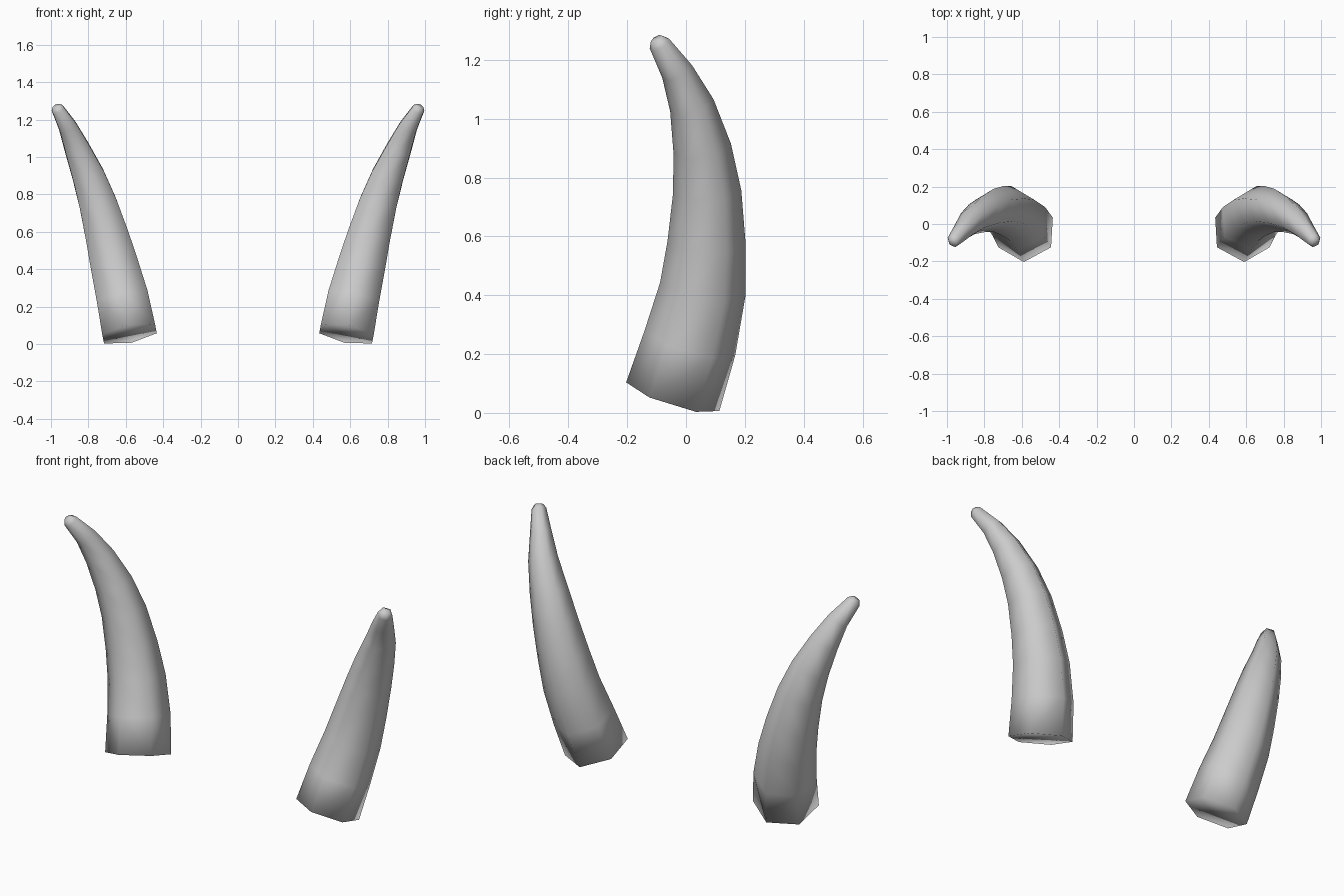
import bpy, bmesh, math
from mathutils import Vector

cube = bpy.data.objects.get("Cube")
if cube:
    bpy.data.objects.remove(cube, do_unlink=True)

SIDES = 6
# Centre line of the left horn with its radius: x, y, z, r
SPINE = [
    (0.58, -0.045, 0.055, 0.166),
    (0.615, 0.013, 0.237, 0.160),
    (0.66, 0.057, 0.42, 0.147),
    (0.70, 0.07, 0.578, 0.133),
    (0.749, 0.072, 0.752, 0.116),
    (0.80, 0.055, 0.90, 0.099),
    (0.86, 0.02, 1.045, 0.077),
    (0.909, -0.03, 1.16, 0.056),
    (0.963, -0.09, 1.255, 0.038),
    (0.971, -0.10, 1.272, 0.022),
]

# Horn colour
horn_grey = bpy.data.materials.new("horn_grey")
horn_grey.use_nodes = True
colour = (0.6, 0.6, 0.6, 1)
horn_grey.diffuse_color = colour
horn_grey.node_tree.nodes["Principled BSDF"].inputs["Base Color"].default_value = colour


def build_horn(name, side):
    """Six-sided tapering tube swept along the spine, closed at both ends."""
    bm = bmesh.new()
    points = [Vector(p[:3]) for p in SPINE]
    rings = []
    for i, point in enumerate(points):
        ahead = points[min(i + 1, len(points) - 1)]
        behind = points[max(i - 1, 0)]
        tangent = (ahead - behind).normalized()
        front = Vector((0, -1, 0))
        front = (front - tangent * front.dot(tangent)).normalized()
        across = tangent.cross(front)
        ring = []
        for k in range(SIDES):
            a = math.tau * k / SIDES
            v = point + (front * math.cos(a) + across * math.sin(a)) * SPINE[i][3]
            ring.append(bm.verts.new((v.x * side, v.y, v.z)))
        rings.append(ring)
    for low, high in zip(rings, rings[1:]):
        for k in range(SIDES):
            n = (k + 1) % SIDES
            bm.faces.new((low[k], low[n], high[n], high[k]))
    bm.faces.new(rings[0])
    bm.faces.new(rings[-1])
    bmesh.ops.recalc_face_normals(bm, faces=bm.faces)
    for face in bm.faces:
        face.smooth = True
    mesh = bpy.data.meshes.new(name)
    bm.to_mesh(mesh)
    bm.free()
    mesh.materials.append(horn_grey)
    horn = bpy.data.objects.new(name, mesh)
    bpy.context.collection.objects.link(horn)


build_horn("left_horn", 1)
build_horn("right_horn", -1)
